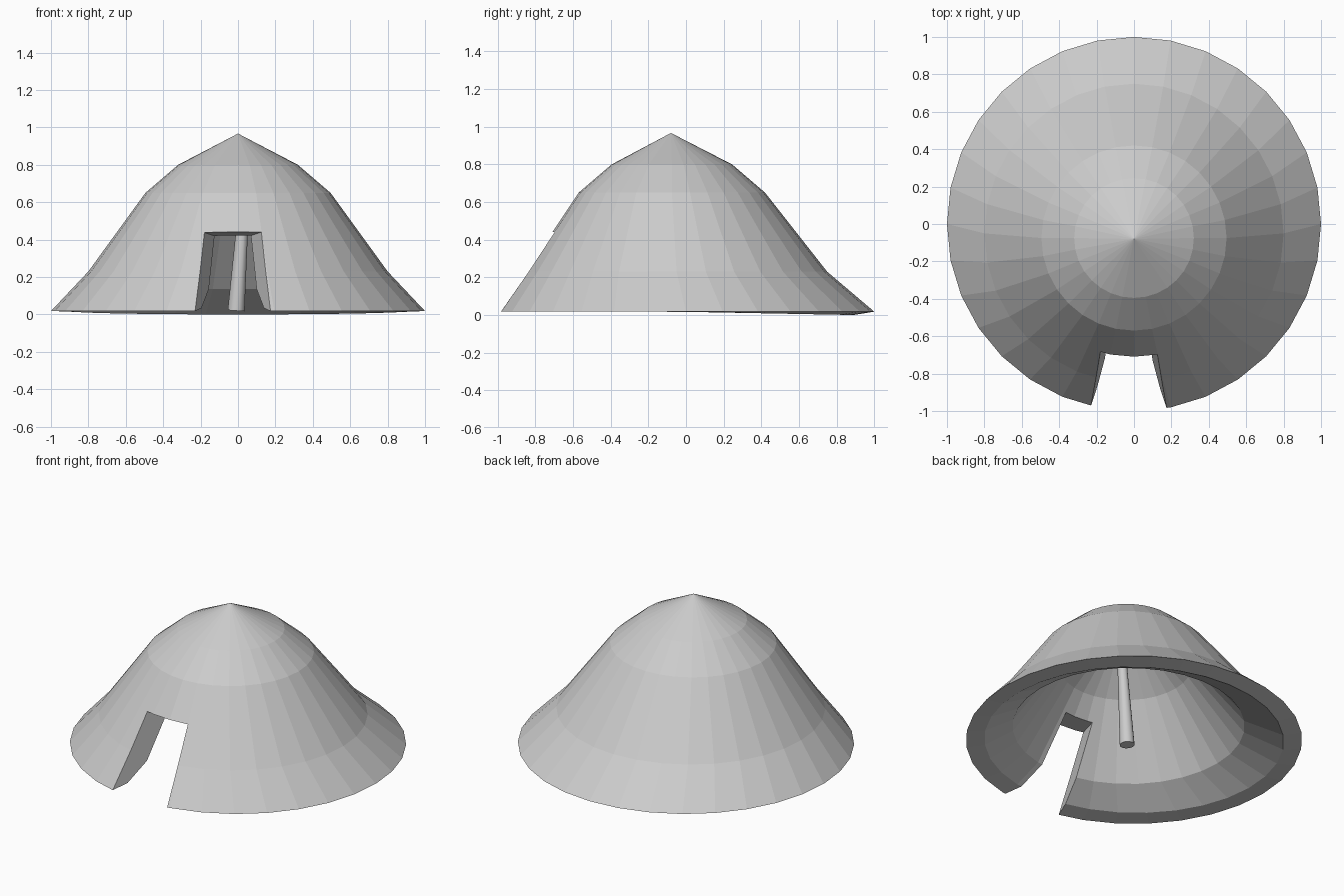
import bpy, bmesh, math
from mathutils import Vector

if "Cube" in bpy.data.objects:
    bpy.data.objects.remove(bpy.data.objects["Cube"])

SIDES = 32


def make_object(name, bm):
    bmesh.ops.recalc_face_normals(bm, faces=bm.faces)
    mesh = bpy.data.meshes.new(name)
    bm.to_mesh(mesh)
    bm.free()
    obj = bpy.data.objects.new(name, mesh)
    bpy.context.collection.objects.link(obj)
    return obj


# Hut shell: rings of (radius, centre y, height, tilt along y), outside then inside
outer = [(1.0, 0, 0.018, 0), (0.80, -0.05, 0.23, 0),
         (0.495, -0.075, 0.65, 0), (0.32, -0.075, 0.80, 0)]
inner = [(0.89, 0, 0.017, -0.019), (0.69, -0.05, 0.135, 0),
         (0.39, -0.078, 0.55, 0), (0.24, -0.08, 0.68, 0)]
bm = bmesh.new()


def ring(r, cy, z, tilt):
    verts = []
    for i in range(SIDES):
        a = 2 * math.pi * i / SIDES
        y = r * math.sin(a)
        verts.append(bm.verts.new((r * math.cos(a), cy + y, z + tilt * y)))
    return verts


def bridge(a, b):
    for i in range(SIDES):
        j = (i + 1) % SIDES
        bm.faces.new((a[i], a[j], b[j], b[i]))


def cap(loop, z):
    tip = bm.verts.new((0, -0.08, z))
    for i in range(SIDES):
        bm.faces.new((loop[i], loop[(i + 1) % SIDES], tip))


rings_out = [ring(*p) for p in outer]
rings_in = [ring(*p) for p in inner]
for rings in (rings_out, rings_in):
    for a, b in zip(rings, rings[1:]):
        bridge(a, b)
bridge(rings_out[0], rings_in[0])
cap(rings_out[-1], 0.967)
cap(rings_in[-1], 0.80)
hut = make_object("hut_shell", bm)

# Doorway cutter: wedge narrowing inward, with a slightly sloping lintel
bm = bmesh.new()
bmesh.ops.create_cube(bm, size=2)
for v in bm.verts:
    side = v.co.x
    y = -0.5 if v.co.y > 0 else -1.1
    z = 0.44 - 0.12 * (y + 0.7) if v.co.z > 0 else -0.1
    half = -0.142 - 0.35 * y + 0.12 * z
    v.co = Vector((-0.03 + side * half, y, z))
cutter = make_object("doorway_cutter", bm)
cutter.hide_render = True
cutter.hide_set(True)
cut = hut.modifiers.new("doorway", 'BOOLEAN')
cut.operation = 'DIFFERENCE'
cut.solver = 'EXACT'
cut.object = cutter

# Leaning centre pole, tapering upward
foot, head = Vector((-0.01, -0.075, 0.02)), Vector((0.05, -0.075, 0.85))
axis = head - foot
bpy.ops.mesh.primitive_cone_add(vertices=12, radius1=0.045, radius2=0.02,
                                depth=axis.length, location=(foot + head) / 2,
                                rotation=axis.to_track_quat('Z', 'Y').to_euler())
pole = bpy.context.object
pole.name = "centre_pole"
bpy.ops.object.shade_smooth_by_angle(angle=math.radians(40))
